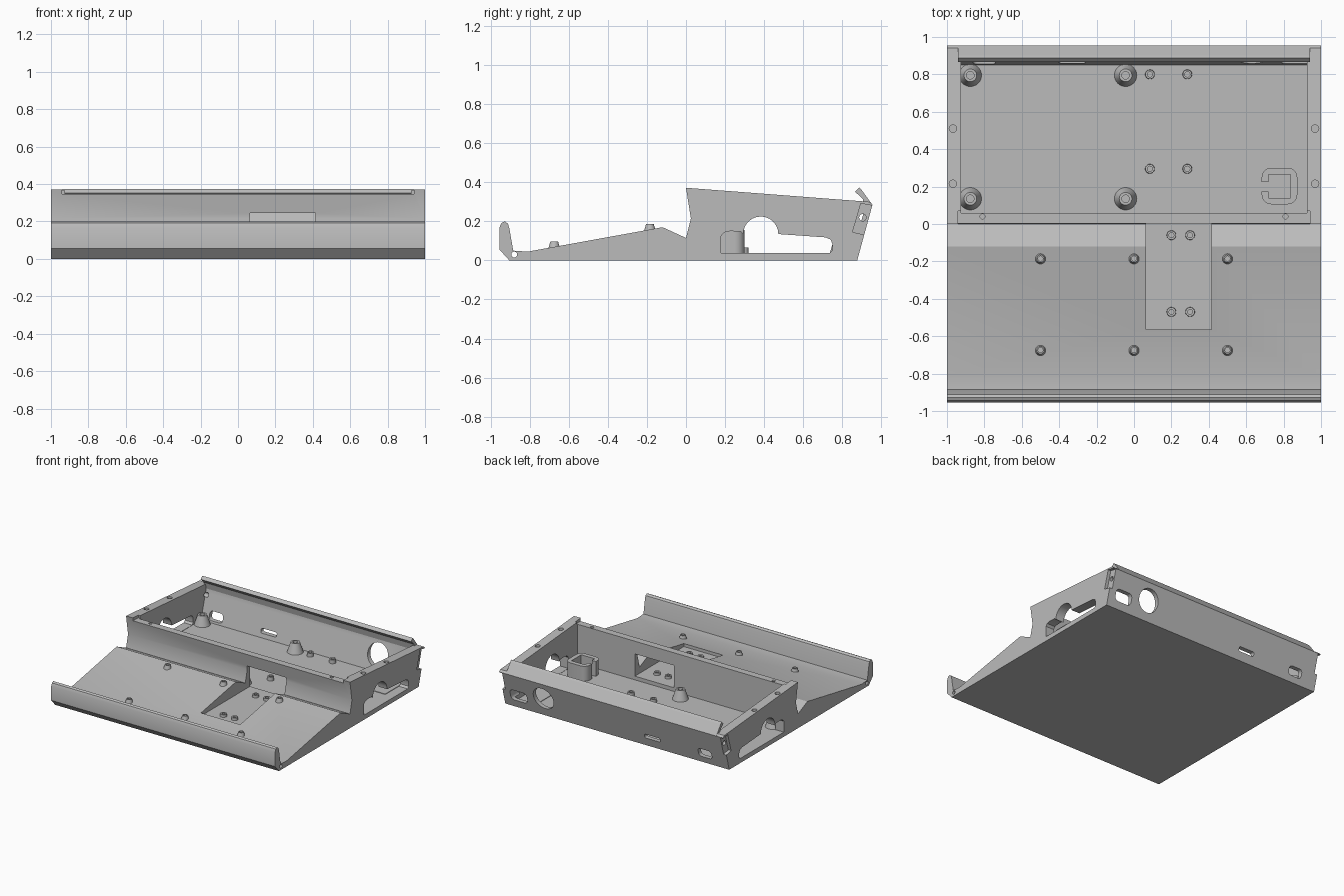
import bpy, bmesh
from math import pi, sin, cos, atan2
from mathutils import Vector, Matrix

cube = bpy.data.objects.get("Cube")
if cube:
    bpy.data.objects.remove(cube)

grey = bpy.data.materials.new("plain grey")
grey.use_nodes = True
grey.diffuse_color = (0.5, 0.5, 0.5, 1)
grey.node_tree.nodes["Principled BSDF"].inputs["Base Color"].default_value = (0.5, 0.5, 0.5, 1)

FLOOR = 0.035


def finish(name, bm):
    bmesh.ops.recalc_face_normals(bm, faces=bm.faces)
    mesh = bpy.data.meshes.new(name)
    bm.to_mesh(mesh)
    bm.free()
    mesh.materials.append(grey)
    ob = bpy.data.objects.new(name, mesh)
    bpy.context.collection.objects.link(ob)
    return ob


def extrude(name, pts, depth):
    """Prism from 3D outline points, pushed along depth."""
    bm = bmesh.new()
    face = bm.faces.new([bm.verts.new(p) for p in pts])
    out = bmesh.ops.extrude_face_region(bm, geom=[face])
    verts = [v for v in out["geom"] if isinstance(v, bmesh.types.BMVert)]
    bmesh.ops.translate(bm, verts=verts, vec=depth)
    return finish(name, bm)


def side_prism(name, yz, x0, x1):
    return extrude(name, [(x0, y, z) for y, z in yz], (x1 - x0, 0, 0))


def box(name, x0, x1, y0, y1, z0, z1):
    return side_prism(name, [(y0, z0), (y1, z0), (y1, z1), (y0, z1)], x0, x1)


def cone(name, at, r1, r2, height, axis="Z", sides=32):
    bm = bmesh.new()
    bmesh.ops.create_cone(bm, cap_ends=True, segments=sides, radius1=r1, radius2=r2, depth=height)
    if axis == "X":
        bmesh.ops.rotate(bm, verts=bm.verts, matrix=Matrix.Rotation(pi / 2, 3, "Y"))
    if axis == "Y":
        bmesh.ops.rotate(bm, verts=bm.verts, matrix=Matrix.Rotation(pi / 2, 3, "X"))
    bmesh.ops.translate(bm, verts=bm.verts, vec=at)
    return finish(name, bm)


def rounded(cx, cy, w, h, r, n=5):
    """Rounded rectangle outline."""
    pts = []
    for k, (sx, sy) in enumerate([(1, 1), (-1, 1), (-1, -1), (1, -1)]):
        for i in range(n + 1):
            a = (k + i / n) * pi / 2
            pts.append((cx + sx * (w / 2 - r) + r * cos(a), cy + sy * (h / 2 - r) + r * sin(a)))
    return pts


def cut(ob, cutter):
    cutter.hide_render = True
    mod = ob.modifiers.new("cut", "BOOLEAN")
    mod.operation, mod.solver, mod.object = "DIFFERENCE", "EXACT", cutter
    bpy.context.view_layer.objects.active = ob
    bpy.ops.object.modifier_apply(modifier=mod.name)
    bpy.data.objects.remove(cutter)


def smooth(ob):
    bpy.ops.object.select_all(action="DESELECT")
    ob.select_set(True)
    bpy.context.view_layer.objects.active = ob
    bpy.ops.object.shade_smooth_by_angle(angle=0.5)


# Wedge shaped case with a front lip
profile = [(-0.905, 0), (-0.955, 0.055), (-0.955, 0.17), (-0.945, 0.192), (-0.928, 0.2),
           (-0.912, 0.188), (-0.905, 0.165), (-0.885, 0.05), (-0.81, 0.045), (-0.12, 0.17),
           (0, 0.115), (0.025, 0.215), (0, 0.372), (0.94, 0.3), (0.955, 0.285), (0.877, 0)]
case = side_prism("case", profile, -1, 1)

# Open rear compartment and lowered front rim
cut(case, side_prism("cavity", [(0.06, FLOOR), (0.85, FLOOR), (0.92, 0.28), (0.92, 0.5), (0.06, 0.5)],
                     -0.925, 0.925))
cut(case, box("rim_notch", -0.94, 0.94, -0.1, 0.07, 0.347, 0.5))

# Sloping deck pocket that opens into the compartment
cut(case, box("deck_pocket", 0.065, 0.415, -0.565, 0.1, 0.065, 0.245))

# Side windows, corner recesses and pin holes
arch = [(0.383 + 0.09 * cos(a * pi / 12), 0.135 + 0.09 * sin(a * pi / 12)) for a in range(13)]
window = [(0.18, 0.037), (0.735, 0.037), (0.75, 0.052), (0.75, 0.085), (0.74, 0.107),
          (0.715, 0.118)] + arch + [(0.28, 0.148), (0.225, 0.15), (0.195, 0.143), (0.18, 0.125)]
recess = [(0.853, 0.145), (0.888, 0.265), (0.895, 0.292), (1.0, 0.272), (0.93, 0.128)]
for s in (-1, 1):
    cut(case, side_prism("window", window, s * 0.9, s * 1.1))
    cut(case, side_prism("recess", recess, s * 0.975, s * 1.1))
    cut(case, cone("pin_hole", (s, 0.905, 0.22), 0.018, 0.018, 0.2, "X", 20))
    cut(case, cone("rim_hole", (s * 0.81, 0.04, 0.33), 0.013, 0.013, 0.1, sides=16))
    for y in (0.215, 0.51):
        cut(case, cone("side_hole", (s * 0.968, y, 0.33), 0.02, 0.02, 0.16, sides=16))
cut(case, cone("hinge_bore", (0, -0.88, 0.03), 0.015, 0.015, 2.2, "X", 20))

# Connector openings in the back wall
for x, z, w, h, r in [(0.86, 0.105, 0.15, 0.09, 0.03), (-0.33, 0.085, 0.14, 0.035, 0.012),
                      (-0.8, 0.085, 0.12, 0.07, 0.025)]:
    cut(case, extrude("slot", [(px, 0.8, pz) for px, pz in rounded(x, z, w, h, r)], (0, 0.3, 0)))
cut(case, cone("round_port", (0.63, 0.95, 0.155), 0.09, 0.09, 0.3, "Y", 32))
smooth(case)

# Ridge along the top of the back wall
side_prism("back_ridge", [(0.866, 0.352), (0.887, 0.374), (0.9, 0.36), (0.954, 0.286),
                          (0.94, 0.255), (0.915, 0.265), (0.905, 0.315)], -0.94, 0.94)


def standoff(name, x, y, z, r1, r2, h, hole):
    """Tapered post with a blind screw hole."""
    ob = cone(name, (x, y, z + h / 2 - 0.005), r1, r2, h + 0.01)
    cut(ob, cone("bore", (x, y, z + h), hole, hole, h, sides=20))
    smooth(ob)


# Compartment posts
for x in (-0.875, -0.045):
    for y in (0.135, 0.795):
        standoff("large_post", x, y, FLOOR, 0.063, 0.034, 0.08, 0.02)
for x in (0.085, 0.285):
    for y in (0.295, 0.8):
        standoff("small_post", x, y, FLOOR, 0.026, 0.024, 0.03, 0.014)

# Pocket posts
for x in (0.2, 0.3):
    for y in (-0.47, -0.06):
        standoff("pocket_post", x, y, 0.065, 0.026, 0.024, 0.02, 0.013)

# Deck posts
for x in (-0.5, 0, 0.5):
    for y in (-0.675, -0.185):
        z = 0.17 + (y + 0.12) * 0.181
        standoff("deck_post", x, y, z - 0.01, 0.033, 0.02, 0.037, 0.013)

# Open sided holder
holder = extrude("holder", [(x, y, FLOOR - 0.005) for x, y in rounded(0.778, 0.203, 0.19, 0.195, 0.05)],
                 (0, 0, 0.125))
cut(holder, box("holder_inside", 0.718, 0.838, 0.14, 0.265, FLOOR, 0.3))
cut(holder, box("holder_gap", 0.6, 0.73, 0.175, 0.225, FLOOR, 0.3))
smooth(holder)

# Thin floor pad in the rear corner
box("floor_pad", 0.76, 0.92, 0.565, 0.85, FLOOR - 0.003, FLOOR + 0.004)
